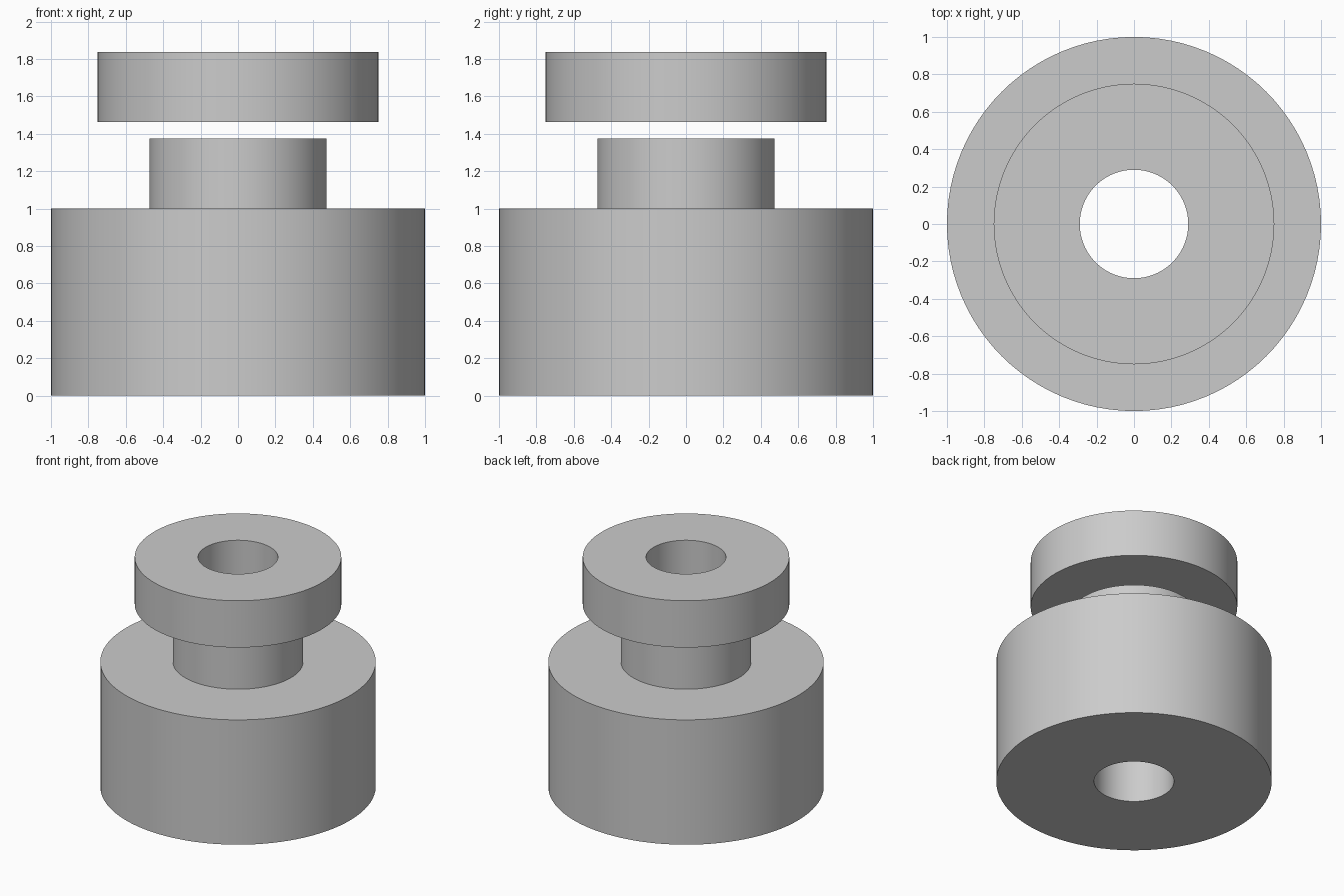
import bpy
import bmesh
from math import radians, tau
from mathutils import Matrix

SEGMENTS = 96
BORE = 0.29

cube = bpy.data.objects.get("Cube")
if cube:
    bpy.data.objects.remove(cube, do_unlink=True)

# One plain grey for every part
grey = bpy.data.materials.new("light grey")
grey.use_nodes = True
colour = (0.6, 0.6, 0.6, 1)
grey.diffuse_color = colour
grey.node_tree.nodes["Principled BSDF"].inputs["Base Color"].default_value = colour


def turned_part(name, profile):
    """Revolve a closed (radius, height) profile around the z axis."""
    bm = bmesh.new()
    verts = [bm.verts.new((r, 0, z)) for r, z in profile]
    edges = [bm.edges.new((v, verts[i - 1])) for i, v in enumerate(verts)]
    bmesh.ops.spin(bm, geom=verts + edges, cent=(0, 0, 0), axis=(0, 0, 1),
                   angle=tau, steps=SEGMENTS, use_merge=True)
    bmesh.ops.remove_doubles(bm, verts=bm.verts, dist=0.0001)
    bmesh.ops.recalc_face_normals(bm, faces=bm.faces)
    mesh = bpy.data.meshes.new(name)
    bm.to_mesh(mesh)
    bm.free()
    mesh.materials.append(grey)
    obj = bpy.data.objects.new(name, mesh)
    bpy.context.collection.objects.link(obj)
    bpy.ops.object.select_all(action="DESELECT")
    obj.select_set(True)
    bpy.context.view_layer.objects.active = obj
    bpy.ops.object.shade_smooth_by_angle(angle=radians(30))
    return obj


# Wide body with a stepped neck and a through bore
turned_part("bushing_body", [(BORE, 0), (1, 0), (1, 1), (0.473, 1),
                             (0.473, 1.375), (BORE, 1.375)])

# Separate ring floating above the neck
turned_part("ring_washer", [(BORE, 1.463), (0.75, 1.463),
                            (0.75, 1.838), (BORE, 1.838)])
